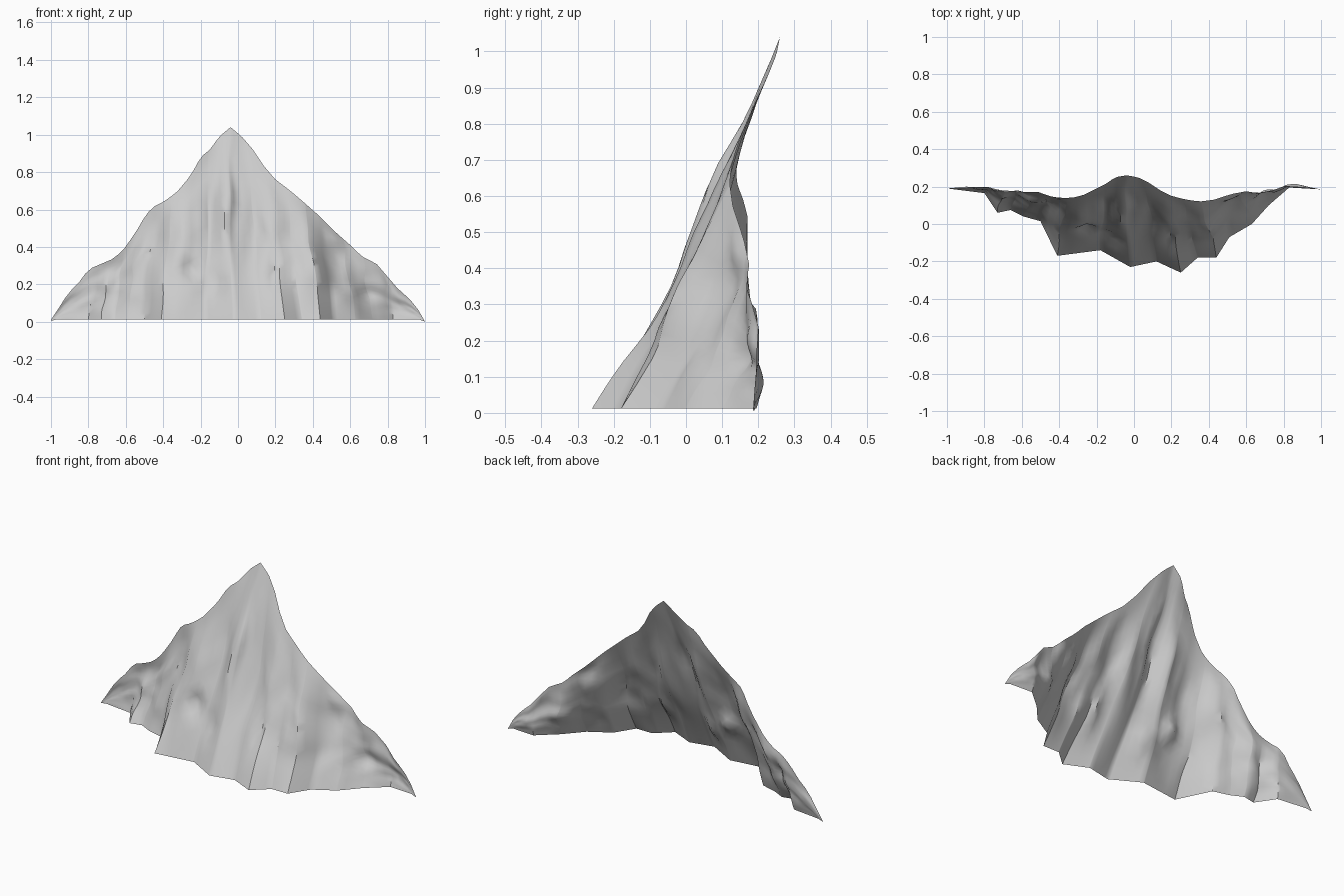
import bpy, bmesh, math
from mathutils import Vector, noise

if "Cube" in bpy.data.objects:
    bpy.data.objects.remove(bpy.data.objects["Cube"])

# Skyline seen from the front: x -> (x, y, z)
RIDGE = [(-1, .19, .01), (-.96, .19, .07), (-.91, .19, .15), (-.85, .195, .21),
         (-.8, .2, .28), (-.73, .175, .31), (-.66, .17, .34), (-.6, .17, .40),
         (-.54, .17, .49), (-.5, .17, .56), (-.46, .15, .61), (-.4, .14, .64),
         (-.33, .14, .69), (-.27, .155, .76), (-.23, .175, .82), (-.2, .19, .88),
         (-.15, .215, .92), (-.1, .25, .99), (-.04, .26, 1.04), (.02, .25, .99),
         (.08, .22, .92), (.14, .18, .83), (.2, .15, .76), (.28, .13, .70),
         (.35, .12, .64), (.43, .13, .57), (.52, .16, .48), (.6, .175, .41),
         (.66, .165, .35), (.74, .18, .31), (.8, .2, .24), (.86, .195, .17),
         (.91, .195, .13), (.96, .19, .07), (1, .185, .0)]
# Zigzag foot of the slope seen from above: x -> y
FOOT = [(-1, .19), (-.8, .165), (-.73, .06), (-.66, .075), (-.59, .04), (-.5, .015),
        (-.41, -.17), (-.18, -.14), (-.02, -.23), (.12, -.2), (.25, -.26), (.34, -.18),
        (.44, -.18), (.51, -.07), (.63, 0), (.72, .1), (.83, .195), (1, .185)]
# Local gullies and spurs: x, z, half-width, half-height, push along y
DENTS = [(-.25, .28, .04, .05, .05), (.08, .40, .05, .13, .03), (.2, .27, .03, .1, .025),
         (-.12, .2, .05, .06, .03), (.52, .45, .04, .06, -.02), (.68, .14, .06, .04, .03),
         (-.35, .4, .06, .15, -.015)]


def sample(table, x):
    for a, b in zip(table, table[1:]):
        if x <= b[0]:
            f = (x - a[0]) / (b[0] - a[0])
            return [p + (q - p) * f for p, q in zip(a, b)]
    return list(table[-1])


def surface_point(u, t):
    foot = sample(FOOT, u)
    # columns fan out from the summit toward the foot
    rx = math.copysign(abs(u) ** 1.2, u) - .04 * (1 - abs(u)) ** 2
    ridge = sample(RIDGE, rx)
    z0 = .012 if abs(u) < .97 else ridge[2] * .5
    x = u + (rx - u) * t
    z = z0 + (ridge[2] - z0) * t
    y = foot[1] + (ridge[1] - foot[1]) * t
    mid = math.sin(math.pi * t)
    edge = min(1, (1 - abs(u)) * 4)
    y += .022 * mid * edge
    # vertical rock folds plus finer roughness
    fold = noise.noise(Vector((u * 8, t * 1.6, 3.1)))
    fine = noise.noise(Vector((u * 14, t * 6, 7.7)))
    y += (.045 * fold + .015 * fine) * mid * edge
    x += .02 * noise.noise(Vector((u * 7, t * 4, 1.3))) * mid * edge
    for dx, dz, w, h, push in DENTS:
        y += push * math.exp(-((x - dx) / w) ** 2 - ((z - dz) / h) ** 2) * min(1, 4 * mid)
    return x, y, z


# Mountain face: one open sheet from foot to skyline
us = sorted({round(-1 + 2 * i / 64, 4) for i in range(65)} | {p[0] for p in FOOT})
rows = 18
bm = bmesh.new()
grid = [[bm.verts.new(surface_point(u, j / rows)) for j in range(rows + 1)] for u in us]
for a, b in zip(grid, grid[1:]):
    for j in range(rows):
        bm.faces.new((a[j], b[j], b[j + 1], a[j + 1]))
bmesh.ops.remove_doubles(bm, verts=bm.verts, dist=.0005)
bmesh.ops.triangulate(bm, faces=bm.faces)
mesh = bpy.data.meshes.new("mountain_face")
bm.to_mesh(mesh)
bm.free()
obj = bpy.data.objects.new("mountain_face", mesh)
bpy.context.collection.objects.link(obj)
bpy.context.view_layer.objects.active = obj
obj.select_set(True)
bpy.ops.object.shade_smooth_by_angle(angle=math.radians(40))
